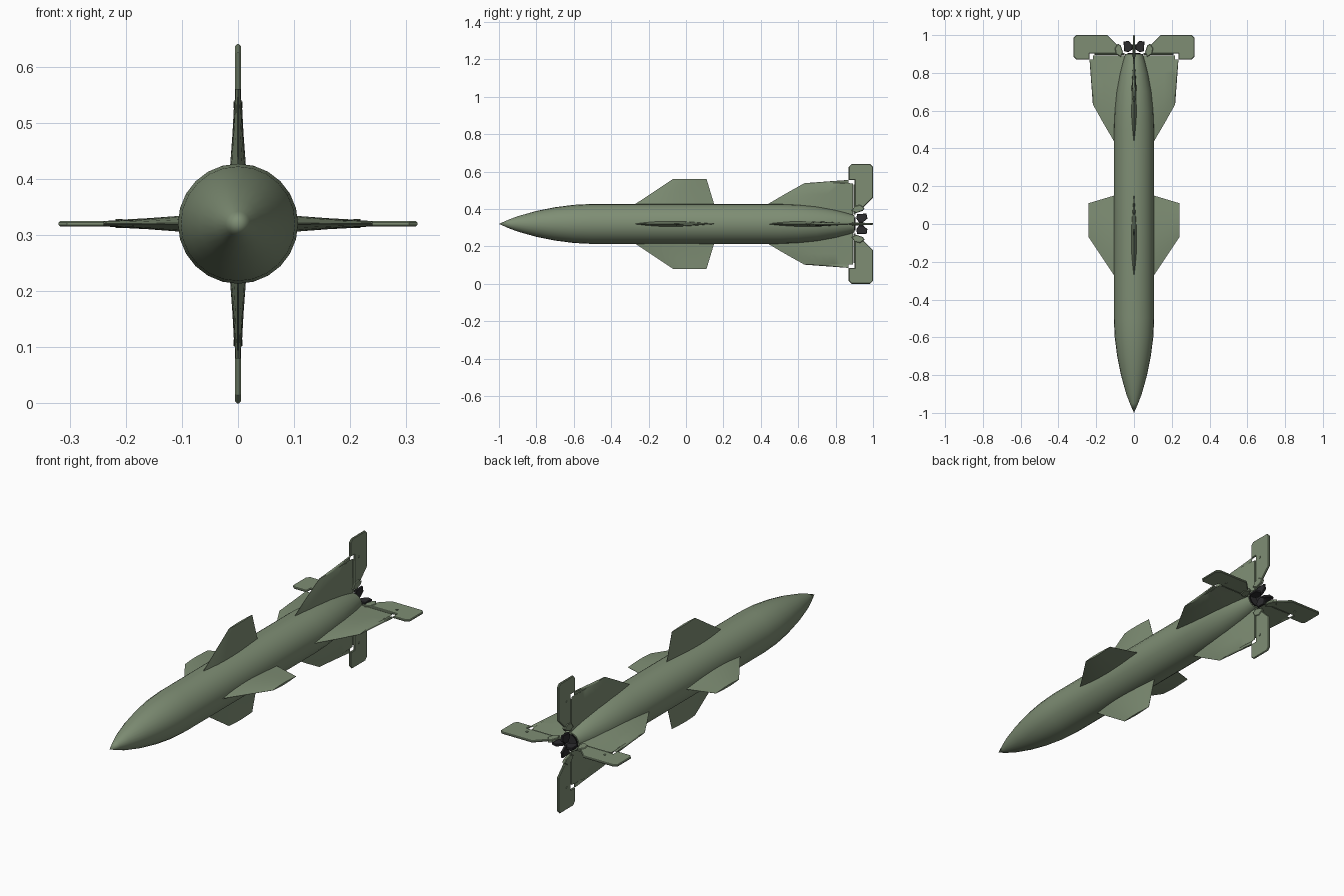
import bpy, bmesh, math
from mathutils import Matrix, Vector

if "Cube" in bpy.data.objects:
    bpy.data.objects.remove(bpy.data.objects["Cube"])

AXIS_Z = 0.32


def material(name, rgb):
    m = bpy.data.materials.new(name)
    m.use_nodes = True
    m.diffuse_color = (*rgb, 1)
    bsdf = next(n for n in m.node_tree.nodes if n.type == 'BSDF_PRINCIPLED')
    bsdf.inputs["Base Color"].default_value = (*rgb, 1)
    bsdf.inputs["Roughness"].default_value = 0.7
    return m


GREEN = material("olive green", (0.21, 0.27, 0.175))
BLACK = material("graphite black", (0.025, 0.025, 0.027))


def finish(name, bm, mat, quarter=0, smooth=True):
    """Turn a part about the long axis by quarter turns and add it."""
    bmesh.ops.recalc_face_normals(bm, faces=bm.faces)
    mesh = bpy.data.meshes.new(name)
    turn = Matrix.Rotation(quarter * math.pi / 2, 4, 'Y')
    bm.transform(Matrix.Translation((0, 0, AXIS_Z)) @ turn)
    bm.to_mesh(mesh)
    bm.free()
    mesh.materials.append(mat)
    ob = bpy.data.objects.new(name, mesh)
    bpy.context.collection.objects.link(ob)
    if smooth:
        bpy.ops.object.select_all(action='DESELECT')
        ob.select_set(True)
        bpy.context.view_layer.objects.active = ob
        bpy.ops.object.shade_smooth_by_angle(angle=math.radians(30))
    return ob


def lathe(name, profile, mat, sides=24):
    """Revolve (y, radius) points about the long axis."""
    bm = bmesh.new()
    verts = [bm.verts.new((r, y, 0)) for y, r in profile]
    edges = [bm.edges.new(pair) for pair in zip(verts, verts[1:])]
    bmesh.ops.spin(bm, geom=verts + edges, cent=(0, 0, 0), axis=(0, 1, 0),
                   angle=2 * math.pi, steps=sides, use_duplicate=False)
    bmesh.ops.remove_doubles(bm, verts=bm.verts, dist=1e-5)
    return finish(name, bm, mat)


def fin(name, sections, quarter):
    """Loft lens-shaped sections: (radius, front y, rear y, half thickness)."""
    bm = bmesh.new()
    steps = 8
    rings = []
    for r, y0, y1, t in sections:
        upper = []
        lower = []
        for i in range(steps + 1):
            f = i / steps
            half = t * max(math.sin(math.pi * f ** 0.85), 0.08)
            upper.append(bm.verts.new((half, y0 + (y1 - y0) * f, r)))
            lower.append(bm.verts.new((-half, y0 + (y1 - y0) * f, r)))
        rings.append(upper + lower[::-1])
    n = len(rings[0])
    for a, b in zip(rings, rings[1:]):
        for i in range(n):
            j = (i + 1) % n
            bm.faces.new((a[i], a[j], b[j], b[i]))
    bm.faces.new(rings[0])
    bm.faces.new(rings[-1])
    return finish(name, bm, GREEN, quarter)


def plate(name, outline, half, mat, quarter, bevel=0.003):
    """Plate from a (y, radius) outline in the radial plane."""
    bm = bmesh.new()
    face = bm.faces.new([bm.verts.new((-half, y, r)) for y, r in outline])
    out = bmesh.ops.extrude_face_region(bm, geom=[face])
    moved = [v for v in out["geom"] if isinstance(v, bmesh.types.BMVert)]
    bmesh.ops.translate(bm, verts=moved, vec=(2 * half, 0, 0))
    bmesh.ops.recalc_face_normals(bm, faces=bm.faces)
    rims = [e for e in bm.edges
            if abs(e.verts[0].co.x - e.verts[1].co.x) < 1e-6]
    bmesh.ops.bevel(bm, geom=rims, offset=bevel, segments=1,
                    affect='EDGES', clamp_overlap=True)
    return finish(name, bm, mat, quarter, smooth=False)


def rod(name, start, end, radius, quarter):
    bm = bmesh.new()
    a, b = Vector(start), Vector(end)
    d = b - a
    place = Matrix.Translation((a + b) / 2) @ \
        d.to_track_quat('Z', 'Y').to_matrix().to_4x4()
    bmesh.ops.create_cone(bm, cap_ends=True, segments=10, radius1=radius,
                          radius2=radius, depth=d.length, matrix=place)
    return finish(name, bm, GREEN, quarter)


# Fuselage with pointed nose and tapered tail
lathe("fuselage", [(-1, 0), (-0.95, 0.022), (-0.9, 0.041), (-0.8, 0.069),
                   (-0.7, 0.089), (-0.6, 0.102), (-0.5, 0.107), (0.5, 0.107),
                   (0.6, 0.103), (0.7, 0.093), (0.8, 0.074), (0.86, 0.058),
                   (0.9, 0.046), (0.9, 0.04), (0.87, 0.036)], GREEN)

# Dark exhaust nozzle inside the tail
lathe("nozzle", [(0.905, 0.04), (0.905, 0.036), (0.88, 0.028),
                 (0.88, 0)], BLACK)

WING = [(0.09, -0.29, 0.155, 0.016), (0.107, -0.27, 0.15, 0.014),
        (0.15, -0.205, 0.137, 0.010), (0.19, -0.145, 0.125, 0.007),
        (0.24, -0.07, 0.11, 0.005)]
TAIL = [(0.035, 0.46, 0.892, 0.016), (0.107, 0.44, 0.892, 0.014),
        (0.16, 0.53, 0.892, 0.010), (0.216, 0.63, 0.892, 0.007),
        (0.218, 0.635, 0.87, 0.006), (0.235, 0.865, 0.87, 0.005)]
RUDDER = [(0.87, 0.305), (0.885, 0.32), (0.985, 0.32), (1, 0.305),
          (1, 0.14), (0.95, 0.09), (0.902, 0.09), (0.902, 0.235),
          (0.87, 0.235)]
BRACKET = [(0.885, 0.07), (0.9, 0.095), (0.93, 0.102), (0.955, 0.085),
           (0.945, 0.07), (0.91, 0.058)]
VANE = [(0.925, 0.008), (0.91, 0.03), (0.915, 0.053), (0.965, 0.055),
        (0.97, 0.028), (0.945, 0.008)]

# Four sets of wings, tail fins, rudders and exhaust vanes
for q, side in enumerate(("top", "left", "bottom", "right")):
    fin(f"{side}_wing", WING, q)
    fin(f"{side}_tail_fin", TAIL, q)
    plate(f"{side}_rudder", RUDDER, 0.005, GREEN, q)
    plate(f"{side}_rudder_bracket", BRACKET, 0.008, GREEN, q)
    plate(f"{side}_exhaust_vane", VANE, 0.006, BLACK, q, 0.002)
    rod(f"{side}_rudder_shaft", (0, 0.9, 0.05), (0, 0.9, 0.21), 0.005, q)
    rod(f"{side}_hinge_pin", (-0.008, 0.935, 0.212), (0.008, 0.935, 0.212),
        0.006, q)
